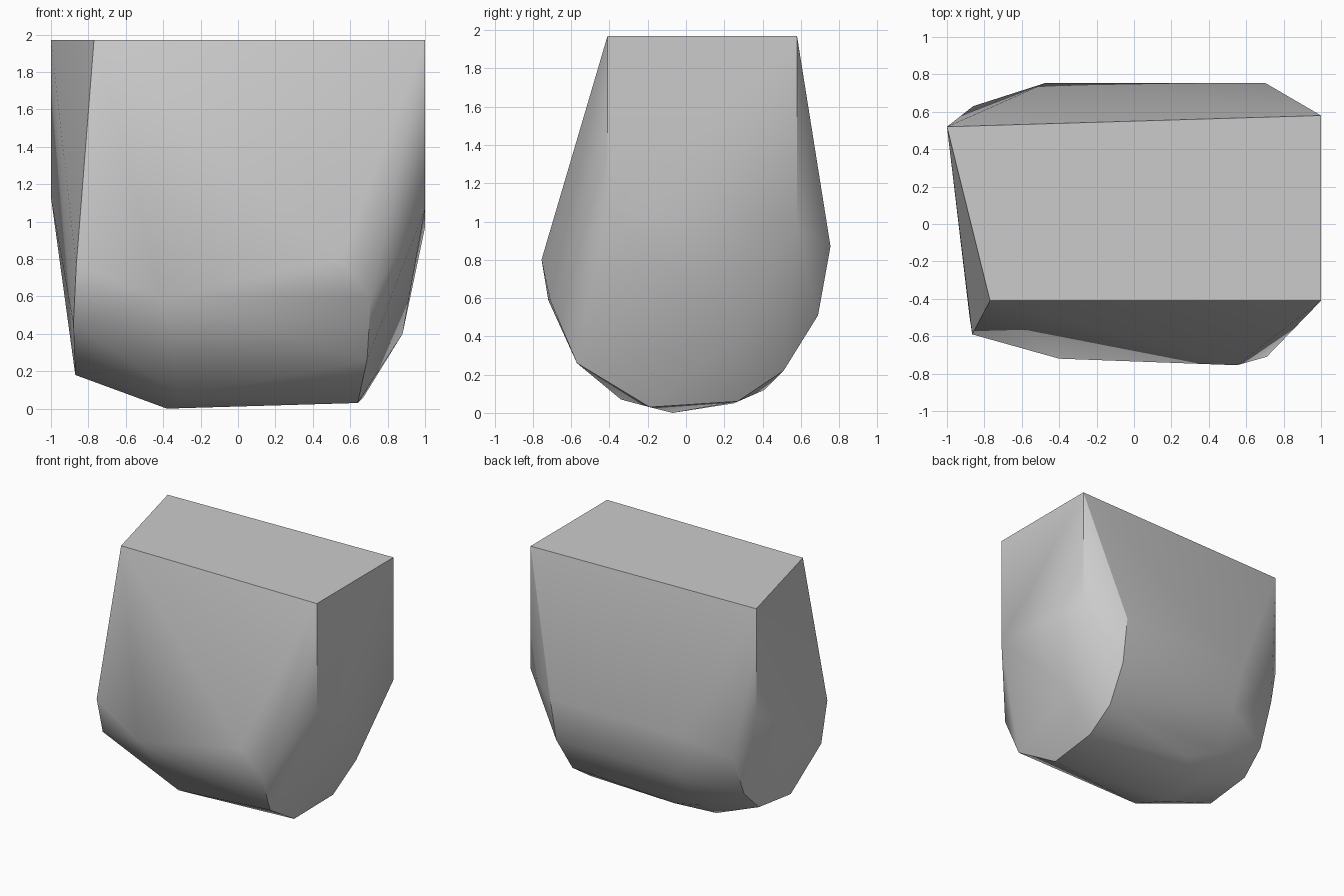
import bpy
import bmesh
import math

default_cube = bpy.data.objects.get("Cube")
if default_cube:
    bpy.data.objects.remove(default_cube, do_unlink=True)


def make_material(name, color):
    material = bpy.data.materials.new(name)
    material.use_nodes = True
    material.diffuse_color = color
    material.node_tree.nodes["Principled BSDF"].inputs["Base Color"].default_value = color
    return material


def make_hull(name, profiles, material):
    """Wrap one closed faceted skin around a set of profile points."""
    bm = bmesh.new()
    for profile in profiles:
        for corner in profile:
            bm.verts.new(corner)
    result = bmesh.ops.convex_hull(bm, input=bm.verts[:])
    loose = {g for g in result["geom_interior"] + result["geom_unused"]
             if isinstance(g, bmesh.types.BMVert)}
    bmesh.ops.delete(bm, geom=list(loose), context="VERTS")
    # Merge the triangles of truly flat areas into single faces
    bmesh.ops.dissolve_limit(bm, angle_limit=math.radians(1),
                             verts=bm.verts[:], edges=bm.edges[:])
    bmesh.ops.recalc_face_normals(bm, faces=bm.faces[:])

    # Stand the block on the ground
    lowest = min(v.co.z for v in bm.verts)
    bmesh.ops.translate(bm, vec=(0, 0, -lowest), verts=bm.verts[:])

    mesh = bpy.data.meshes.new(name)
    bm.to_mesh(mesh)
    bm.free()
    mesh.materials.append(material)
    block = bpy.data.objects.new(name, mesh)
    bpy.context.collection.objects.link(block)
    return block


# Flat top outline
top_height = 1.98
top = [(x, y, top_height) for x, y in
       ((-1, .52), (1, .58), (1, -.41), (-.77, -.41))]

# Rounded end on the left side (+x), from front to back
left_end = [
    (1, -.41, 1.08), (.71, -.71, .6), (.69, -.57, .27), (.64, -.19, .04),
    (.67, .27, .07), (.67, .51, .23), (.69, .69, .52), (.7, .755, .88),
    (1, .58, .98), (.88, .27, .41),
]

# Rounded end on the right side (-x), from front to back
right_end = [
    (-.865, -.59, .77), (-.88, -.49, .46), (-.87, -.11, .19),
    (-.87, .3, .24), (-.87, .49, .42), (-.86, .63, .76), (-1, .52, 1.14),
]

# Bulging belly between the ends, from front to back
belly = [
    (.55, -.755, .81), (-.4, -.72, .6), (-.3, -.34, .08), (-.38, -.07, .01),
    (-.45, .25, .06), (-.18, .41, .13), (-.47, .51, .23), (-.42, .69, .52),
    (-.47, .755, .88),
]

gray = make_material("plain gray", (.6, .6, .6, 1))
block = make_hull("rounded_block", (top, left_end, right_end, belly), gray)

# Soft shading over the belly, crisp edges at the top and ends
bpy.ops.object.select_all(action="DESELECT")
block.select_set(True)
bpy.context.view_layer.objects.active = block
bpy.ops.object.shade_smooth_by_angle(angle=math.radians(30))
